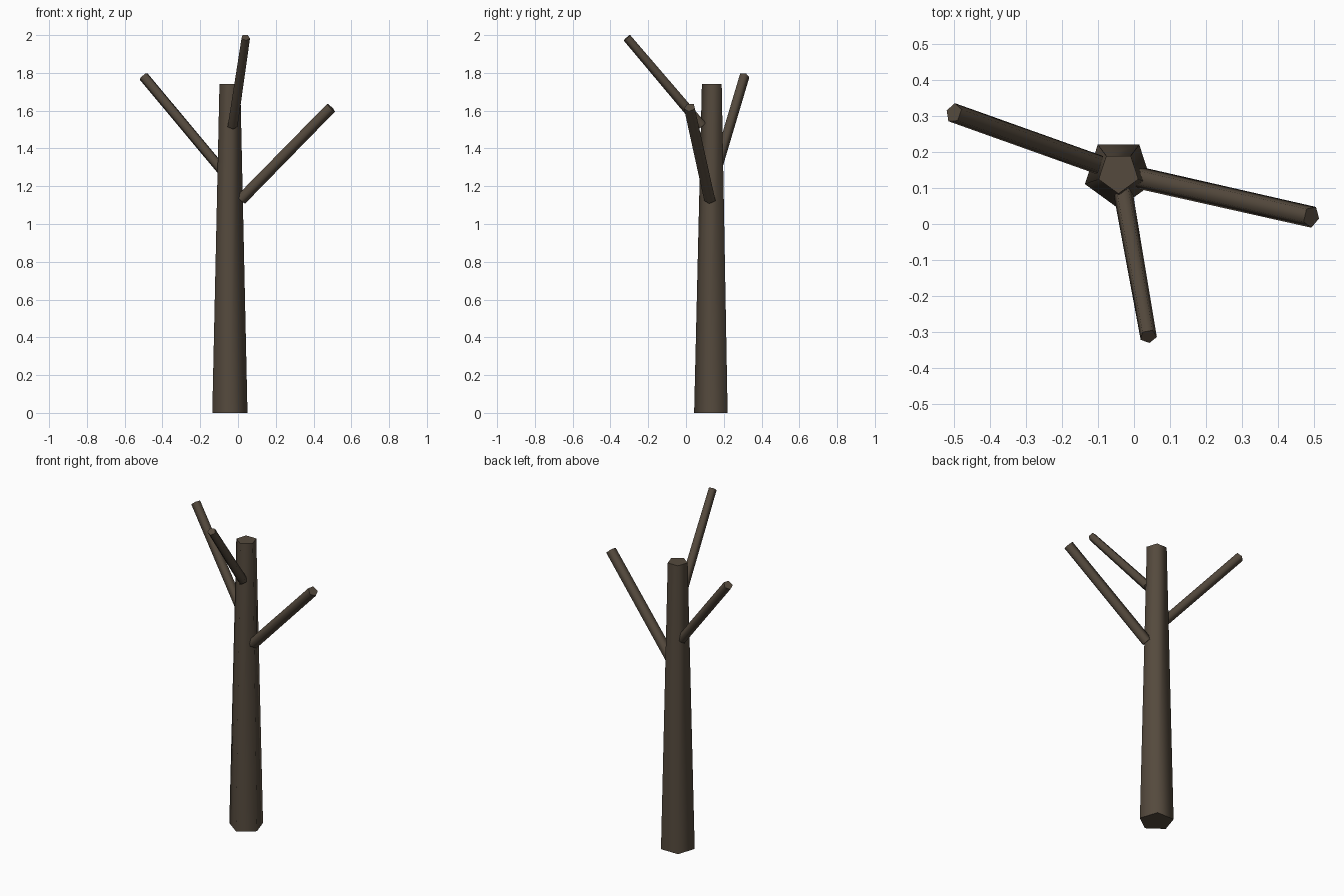
import bpy, bmesh, math
from mathutils import Vector

if "Cube" in bpy.data.objects:
    bpy.data.objects.remove(bpy.data.objects["Cube"], do_unlink=True)

SIDES = 5

# Bark colour
bark = bpy.data.materials.new("dark_brown_bark")
bark.use_nodes = True
colour = (0.09, 0.068, 0.047, 1)
bark.diffuse_color = colour
bark.node_tree.nodes["Principled BSDF"].inputs["Base Color"].default_value = colour


def limb(name, start, end, r_start, r_end, ridge=None):
    """Capped five-sided limb with one ridge on its underside."""
    start, end = Vector(start), Vector(end)
    axis = (end - start).normalized()
    up = Vector((0, 0, 1))
    ridge = Vector(ridge) if ridge else (axis * axis.dot(up) - up).normalized()
    side = axis.cross(ridge)
    bm = bmesh.new()
    rings = []
    for centre, radius in ((start, r_start), (end, r_end)):
        ring = []
        for i in range(SIDES):
            a = math.tau * i / SIDES
            ring.append(bm.verts.new(centre + radius * (ridge * math.cos(a) + side * math.sin(a))))
        rings.append(ring)
    low, high = rings
    for i in range(SIDES):
        j = (i + 1) % SIDES
        bm.faces.new((low[i], low[j], high[j], high[i]))
    bm.faces.new(low[::-1])
    bm.faces.new(high)
    bmesh.ops.recalc_face_normals(bm, faces=bm.faces)
    mesh = bpy.data.meshes.new(name)
    bm.to_mesh(mesh)
    bm.free()
    mesh.materials.append(bark)
    obj = bpy.data.objects.new(name, mesh)
    bpy.context.collection.objects.link(obj)
    # Round the sides, keep the cut ends crisp
    bpy.ops.object.select_all(action='DESELECT')
    obj.select_set(True)
    bpy.context.view_layer.objects.active = obj
    bpy.ops.object.shade_smooth_by_angle(angle=math.radians(80))
    return obj


# Trunk
limb("trunk", (-0.043, 0.141, 0), (-0.043, 0.142, 1.74), 0.098, 0.058, ridge=(0, -1, 0))

# Branches
limb("left_branch", (0.015, 0.128, 1.13), (0.492, 0.02, 1.617), 0.032, 0.031)
limb("right_branch", (-0.085, 0.16, 1.285), (-0.5, 0.308, 1.782), 0.028, 0.028)
limb("front_branch", (-0.03, 0.085, 1.52), (0.04, -0.312, 1.987), 0.028, 0.024)
